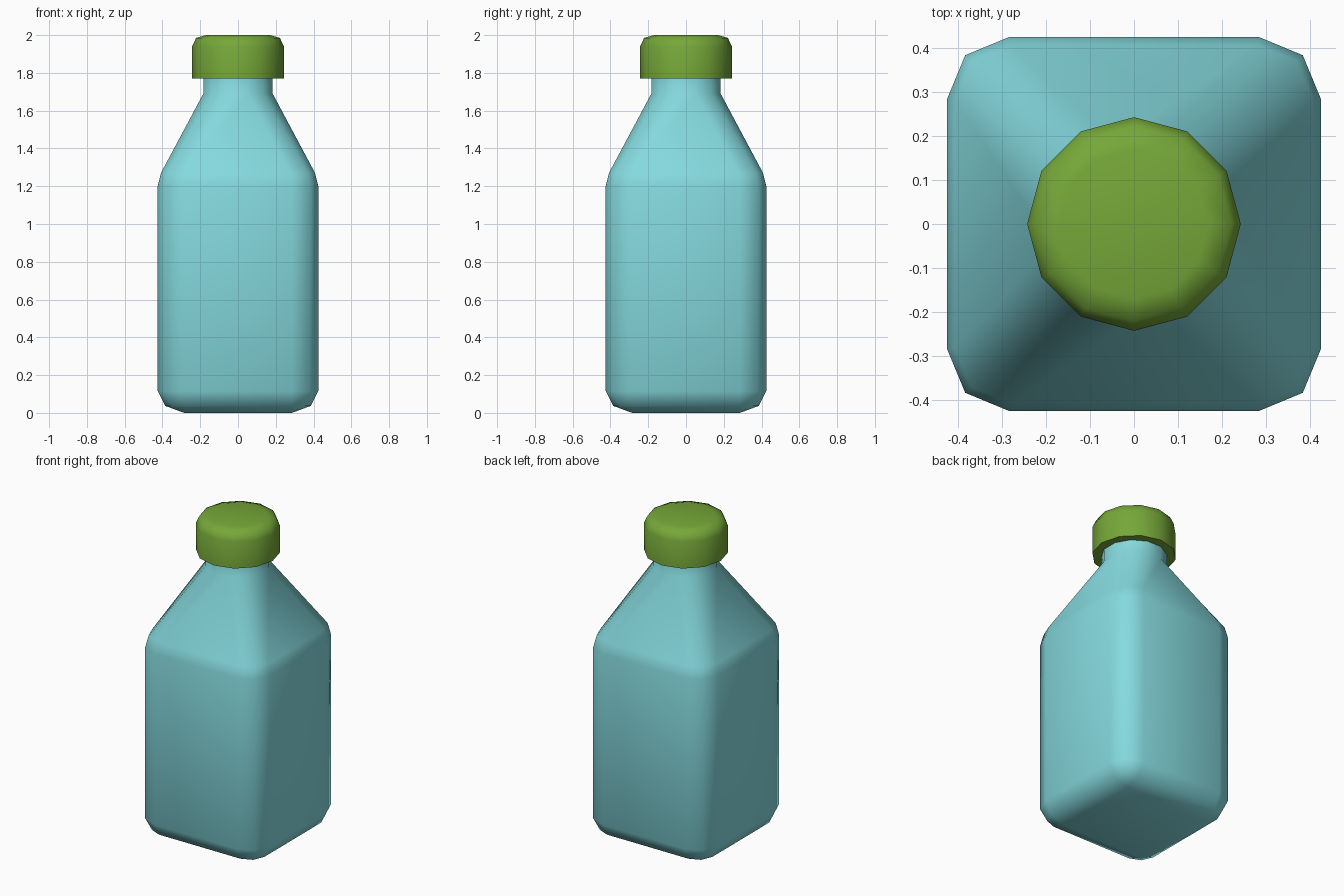
import bpy, bmesh, math

if "Cube" in bpy.data.objects:
    bpy.data.objects.remove(bpy.data.objects["Cube"])


def material(name, rgb):
    m = bpy.data.materials.new(name)
    m.diffuse_color = (*rgb, 1)
    m.use_nodes = True
    m.node_tree.nodes["Principled BSDF"].inputs["Base Color"].default_value = m.diffuse_color
    return m


def loft(name, rings, mat, angle):
    """Skin a stack of equal-length rings and cap both ends."""
    bm = bmesh.new()
    loops = [[bm.verts.new(p) for p in r] for r in rings]
    n = len(loops[0])
    for a, b in zip(loops, loops[1:]):
        for i in range(n):
            j = (i + 1) % n
            bm.faces.new((a[i], a[j], b[j], b[i]))
    bm.faces.new(loops[0][::-1])
    bm.faces.new(loops[-1])
    bmesh.ops.remove_doubles(bm, verts=bm.verts, dist=1e-4)
    bmesh.ops.recalc_face_normals(bm, faces=bm.faces)
    me = bpy.data.meshes.new(name)
    bm.to_mesh(me)
    bm.free()
    me.materials.append(mat)
    ob = bpy.data.objects.new(name, me)
    bpy.context.collection.objects.link(ob)
    bpy.ops.object.select_all(action='DESELECT')
    ob.select_set(True)
    bpy.context.view_layer.objects.active = ob
    bpy.ops.object.shade_smooth_by_angle(angle=math.radians(angle))
    return ob


def square_ring(core, r, z):
    """Rounded square: half size of core plus corner radius, 3 points per corner."""
    pts = []
    for q in range(4):
        c, s = math.cos(q * math.pi / 2), math.sin(q * math.pi / 2)
        for a in (0, 45, 90):
            x = core + r * math.cos(math.radians(a))
            y = core + r * math.sin(math.radians(a))
            pts.append((x * c - y * s, x * s + y * c, z))
    return pts


def round_ring(r, z, offset):
    return [(r * math.cos(math.radians(30 * i + offset)),
             r * math.sin(math.radians(30 * i + offset)), z) for i in range(12)]


teal = material("pale teal", (0.235, 0.70, 0.735))
green = material("leaf green", (0.18, 0.39, 0.04))

# Bottle body: bevelled square base, tapered shoulders, round neck
loft("bottle_body", [
    square_ring(0.285, 0.0, 0.0),
    square_ring(0.285, 0.10, 0.037),
    square_ring(0.285, 0.14, 0.115),
    square_ring(0.285, 0.14, 1.20),
    square_ring(0.28, 0.128, 1.27),
    round_ring(0.19, 1.69, 15),
    round_ring(0.19, 1.80, 15),
], teal, 60)

# Screw cap with a rounded top edge
loft("cap", [
    round_ring(0.243, 1.77, 0),
    round_ring(0.243, 1.94, 0),
    round_ring(0.222, 1.985, 0),
    round_ring(0.17, 2.0, 0),
], green, 60)
